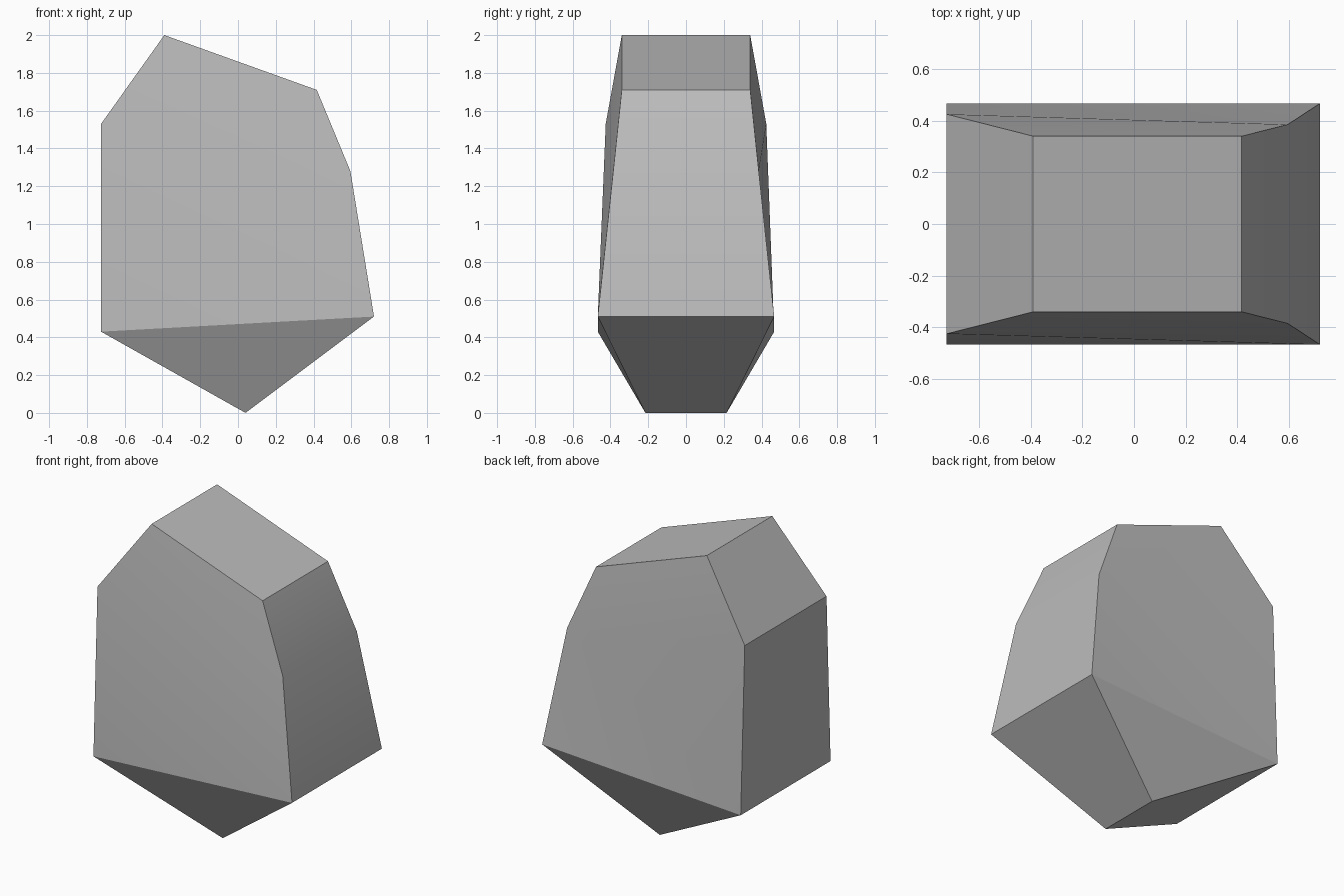
import bpy
import bmesh
import math

cube = bpy.data.objects.get("Cube")
if cube:
    bpy.data.objects.remove(cube, do_unlink=True)

# Stone colour
stone = bpy.data.materials.new("stone_grey")
stone.use_nodes = True
grey = (0.5, 0.5, 0.5, 1)
stone.diffuse_color = grey
stone.node_tree.nodes["Principled BSDF"].inputs["Base Color"].default_value = grey

# Outline running round the rock from its foot: x, z, half depth
outline = [
    (0.04, 0.0, 0.215),    # 0 foot
    (0.72, 0.51, 0.467),   # 1 left belly
    (0.595, 1.28, 0.385),  # 2 left shoulder
    (0.417, 1.71, 0.34),   # 3 left crown
    (-0.39, 2.0, 0.34),    # 4 right crown
    (-0.725, 1.53, 0.425), # 5 right shoulder
    (-0.725, 0.43, 0.467), # 6 right belly
]

bm = bmesh.new()
front = [bm.verts.new((x, -d, z)) for x, z, d in outline]
back = [bm.verts.new((x, d, z)) for x, z, d in outline]

# Rim facets joining front and back
count = len(outline)
for i in range(count):
    j = (i + 1) % count
    bm.faces.new((front[i], back[i], back[j], front[j]))

# Front and back facets; the middle splits along opposite diagonals
cap = [(0, 1, 6), (2, 3, 4, 5)]
for ring, middle in ((front, [(6, 1, 5), (1, 2, 5)]),
                     (back, [(6, 1, 2), (6, 2, 5)])):
    for facet in cap + middle:
        bm.faces.new([ring[k] for k in facet])

bmesh.ops.recalc_face_normals(bm, faces=bm.faces)
mesh = bpy.data.meshes.new("rock")
bm.to_mesh(mesh)
bm.free()
mesh.materials.append(stone)

rock = bpy.data.objects.new("rock", mesh)
bpy.context.collection.objects.link(rock)
bpy.ops.object.select_all(action="DESELECT")
rock.select_set(True)
bpy.context.view_layer.objects.active = rock
bpy.ops.object.shade_smooth_by_angle(angle=math.radians(30))
